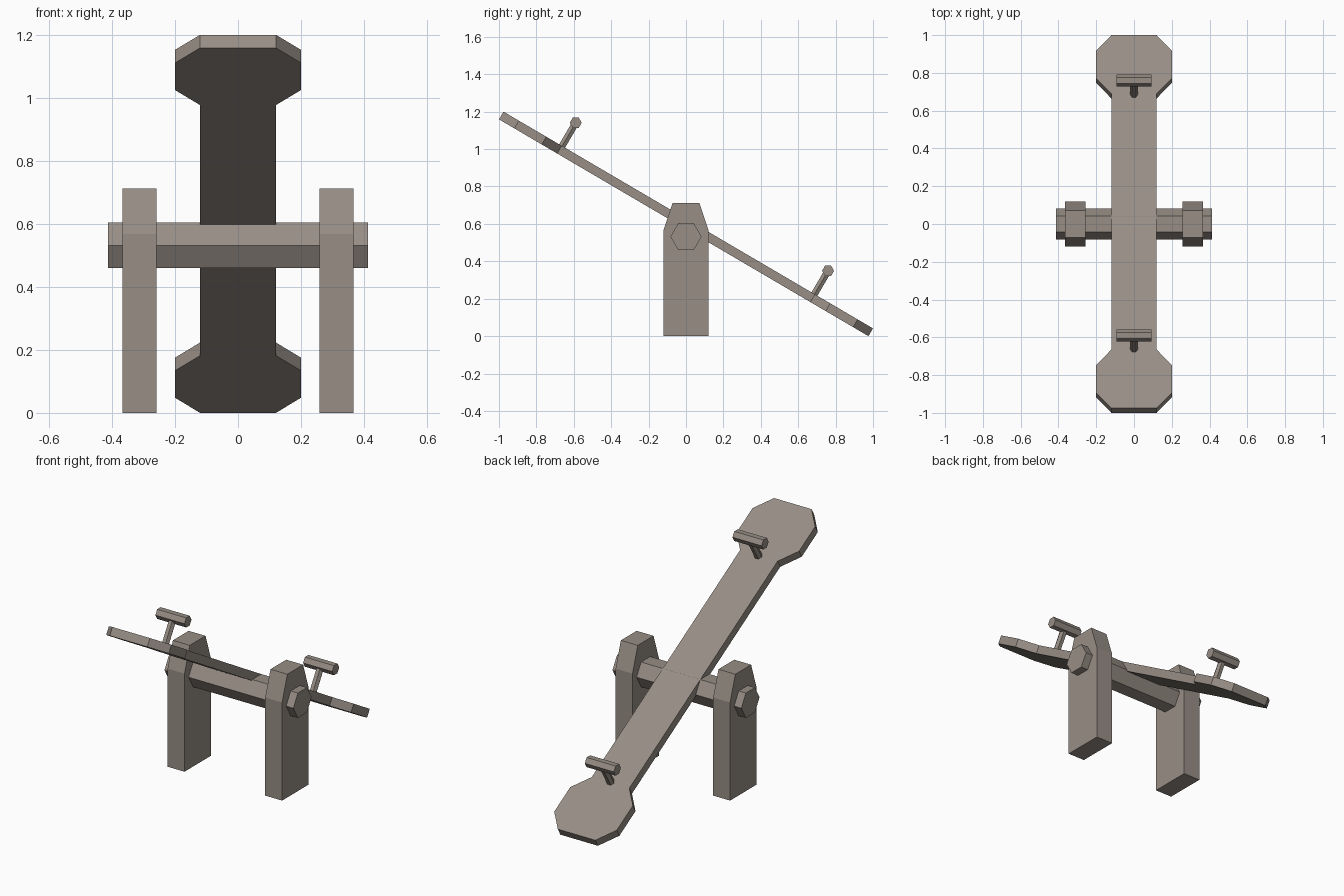
import bpy, bmesh, math
from mathutils import Matrix, Vector

if "Cube" in bpy.data.objects:
    bpy.data.objects.remove(bpy.data.objects["Cube"])

stone = bpy.data.materials.new("warm grey stone")
stone.diffuse_color = (0.31, 0.27, 0.235, 1)
stone.use_nodes = True
stone.node_tree.nodes["Principled BSDF"].inputs["Base Color"].default_value = stone.diffuse_color

TILT = Matrix.Translation((0, 0, 0.6)) @ Matrix.Rotation(math.radians(-30.4), 4, 'X')


def prism(name, outline, depth, matrix):
    """Extrude an outline in local XY, centred on local Z, then place it."""
    bm = bmesh.new()
    face = bm.faces.new([bm.verts.new((x, y, -depth / 2)) for x, y in outline])
    ext = bmesh.ops.extrude_face_region(bm, geom=[face])
    verts = [v for v in ext["geom"] if isinstance(v, bmesh.types.BMVert)]
    bmesh.ops.translate(bm, verts=verts, vec=(0, 0, depth))
    bmesh.ops.recalc_face_normals(bm, faces=bm.faces)
    bm.transform(matrix)
    mesh = bpy.data.meshes.new(name)
    bm.to_mesh(mesh)
    bm.free()
    mesh.materials.append(stone)
    obj = bpy.data.objects.new(name, mesh)
    bpy.context.collection.objects.link(obj)
    return obj


def hexagon(r, start=0):
    return [(r * math.cos(start + i * math.pi / 3), r * math.sin(start + i * math.pi / 3))
            for i in range(6)]


# local XY -> world YZ, local Z -> world X
ALONG_X = Matrix(((0, 0, 1, 0), (1, 0, 0, 0), (0, 1, 0, 0), (0, 0, 0, 1)))

# plank with octagonal seats at both ends
quarter = [(0.12, 0.785), (0.2, 0.88), (0.2, 1.05), (0.12, 1.145)]
right = [(x, -y) for x, y in reversed(quarter)] + quarter
prism("plank", right + [(-x, y) for x, y in reversed(right)], 0.048, TILT)

# axle
prism("axle", hexagon(0.083), 0.824, Matrix.Translation((0, 0, 0.532)) @ ALONG_X)

# support posts
post = [(-0.12, 0), (0.12, 0), (0.12, 0.567), (0.072, 0.712), (-0.072, 0.712), (-0.12, 0.567)]
for side, x in (("left", -0.312), ("right", 0.312)):
    prism(side + "_post", post, 0.108, Matrix.Translation((x, 0, 0)) @ ALONG_X)

# handles: stem square to the plank with a crossbar on top
for end, s in (("high", -0.782), ("low", 0.782)):
    prism(end + "_handle_stem", hexagon(0.021), 0.15,
          TILT @ Matrix.Translation((0, s, 0.092)))
    centre = TILT @ Vector((0, s, 0.168))
    prism(end + "_handle_bar", hexagon(0.032), 0.186, Matrix.Translation(centre) @ ALONG_X)
